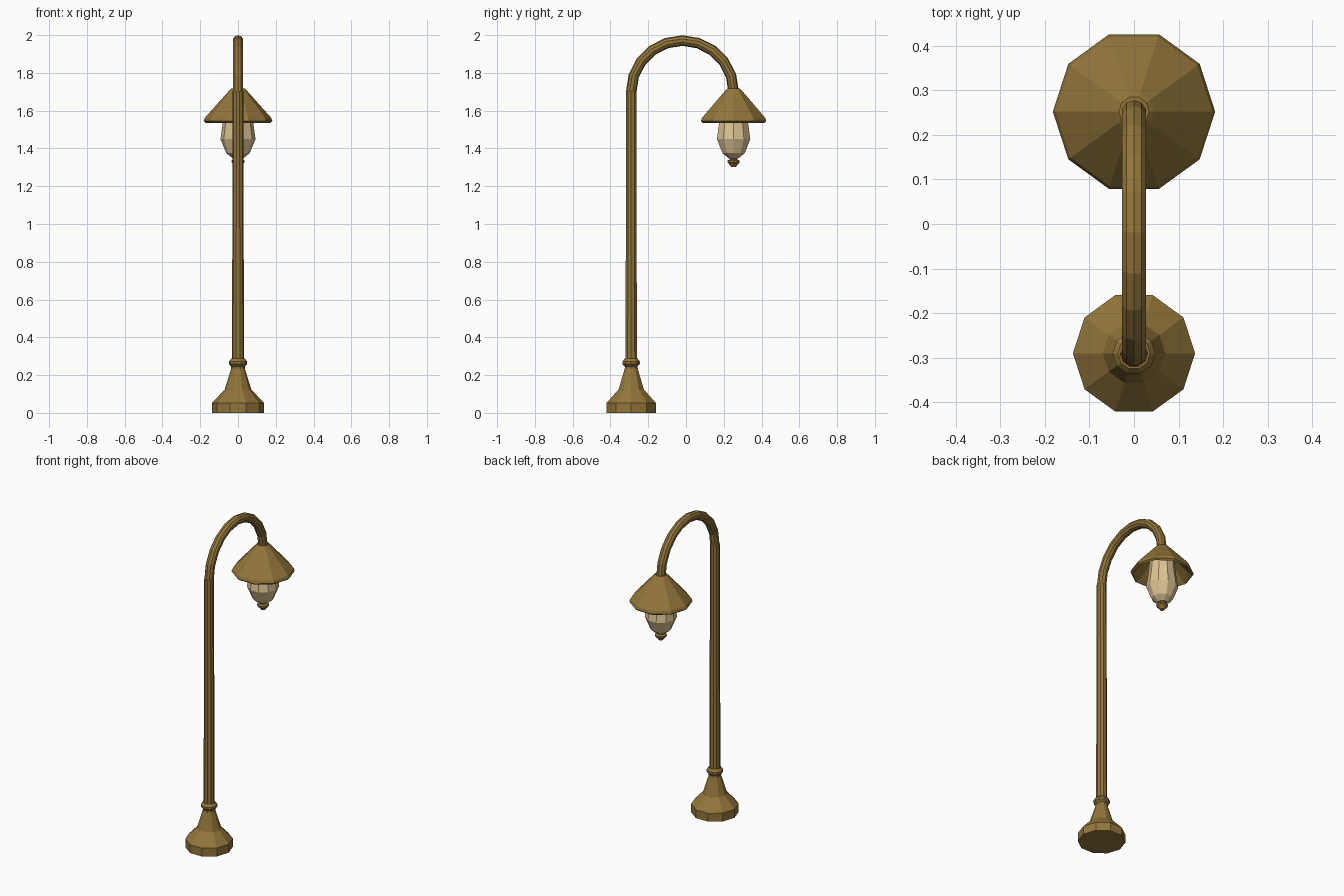
import bpy, bmesh, math
from mathutils import Vector

if "Cube" in bpy.data.objects:
    bpy.data.objects.remove(bpy.data.objects["Cube"])

N = 10                      # sides of every turned part
POLE_Y, LAMP_Y = -0.29, 0.252


def material(name, rgb):
    m = bpy.data.materials.new(name)
    m.diffuse_color = (*rgb, 1)
    m.use_nodes = True
    m.node_tree.nodes["Principled BSDF"].inputs["Base Color"].default_value = m.diffuse_color
    return m


bronze = material("bronze", (0.29, 0.18, 0.043))
glass = material("warm glass", (0.72, 0.55, 0.29))


def loft(name, rings, mat, caps=True):
    """Skin a list of vertex rings with flat quads."""
    bm = bmesh.new()
    loops = [[bm.verts.new(p) for p in ring] for ring in rings]
    for a, b in zip(loops, loops[1:]):
        for i in range(N):
            j = (i + 1) % N
            bm.faces.new((a[i], a[j], b[j], b[i]))
    if caps:
        bm.faces.new(loops[0])
        bm.faces.new(loops[-1])
    bmesh.ops.recalc_face_normals(bm, faces=bm.faces)
    me = bpy.data.meshes.new(name)
    bm.to_mesh(me)
    bm.free()
    me.materials.append(mat)
    ob = bpy.data.objects.new(name, me)
    bpy.context.collection.objects.link(ob)
    return ob


ANGLES = [2 * math.pi * i / N for i in range(N)]


def turned(name, y, profile, mat):
    """Turn a (radius, z) profile around a vertical axis at y."""
    rings = [[(r * math.cos(a), y + r * math.sin(a), z) for a in ANGLES]
             for r, z in profile]
    return loft(name, rings, mat)


# Flared foot, collar and pole
turned("base", POLE_Y, [(0.137, 0), (0.137, 0.053), (0.07, 0.125),
                        (0.036, 0.235), (0.036, 0.26)], bronze)
turned("collar", POLE_Y, [(0.034, 0.245), (0.048, 0.258), (0.048, 0.272),
                          (0.036, 0.288)], bronze)
turned("pole", POLE_Y, [(0.032, 0.24), (0.028, 1.705)], bronze)

# Half-circle arm from pole to lamp
R, CY, CZ, T = 0.271, -0.019, 1.70, 0.028
arm = []
for k in range(11):
    t = math.pi * (1 - k / 10)
    out = Vector((0, math.cos(t), math.sin(t)))
    c = Vector((0, CY, CZ)) + out * R
    arm.append([c + T * (Vector((1, 0, 0)) * math.sin(a) + out * math.cos(a))
                for a in ANGLES])
loft("arm", arm, bronze)

# Hollow conical shade with a thin rim
turned("shade", LAMP_Y, [(0.034, 1.718), (0.045, 1.708), (0.176, 1.562),
                         (0.182, 1.545), (0.172, 1.536), (0.15, 1.555),
                         (0.06, 1.65)], bronze)

# Glass globe and finial
turned("lamp_glass", LAMP_Y, [(0.07, 1.64), (0.08, 1.54), (0.093, 1.45),
                              (0.062, 1.375), (0.028, 1.348)], glass)
turned("finial", LAMP_Y, [(0.02, 1.355), (0.02, 1.342), (0.034, 1.336),
                          (0.034, 1.326), (0.02, 1.312), (0.014, 1.303)],
       bronze)
